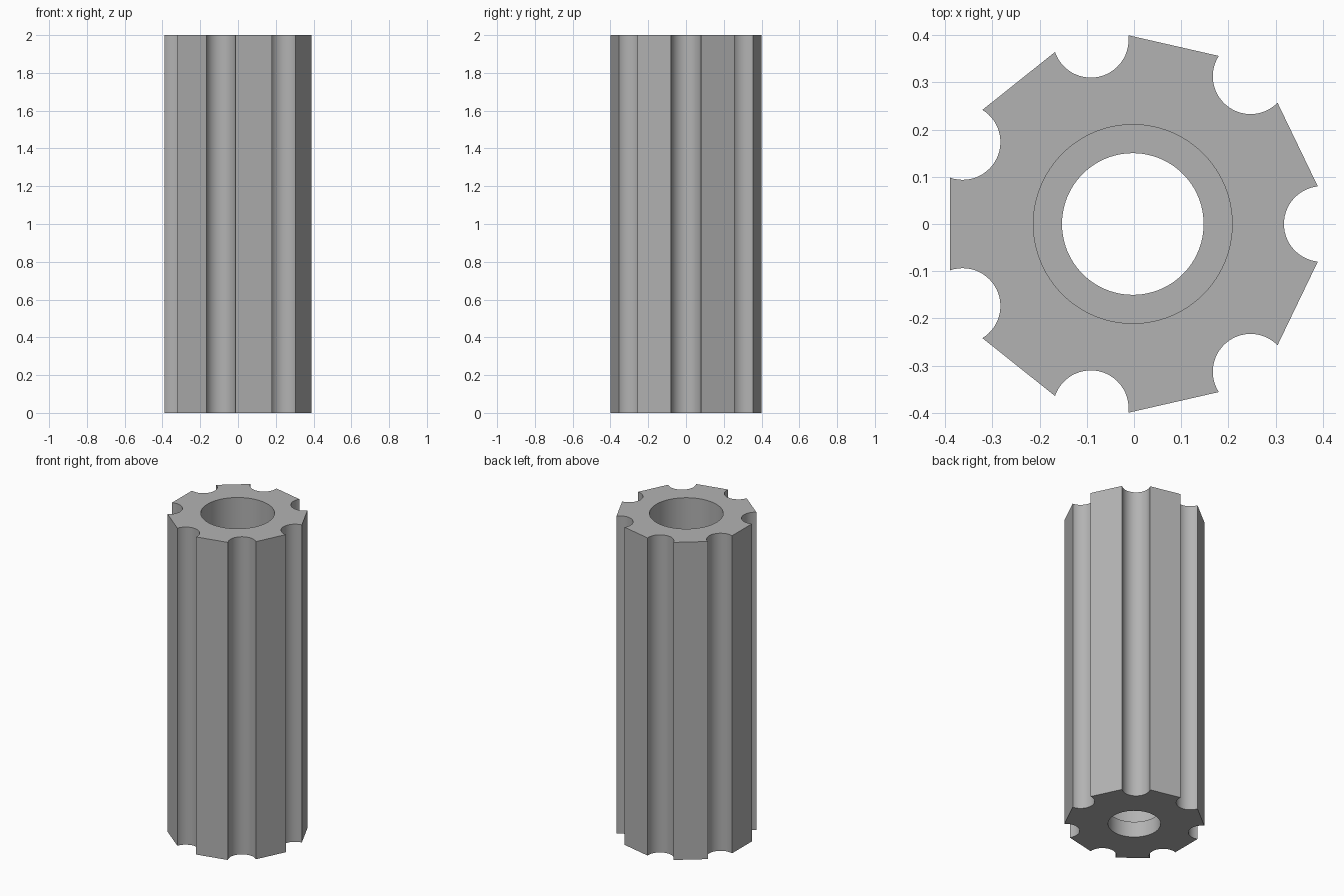
import bpy
import bmesh
from math import cos, sin, acos, pi

HEIGHT = 2.0
SIDES = 7
APOTHEM = 0.3875        # centre to flat outer face
GROOVE_C = 0.40         # groove axis distance from centre
GROOVE_R = 0.08
HOLE_R = 0.15
BORE_R = 0.2105
LIP = 0.10              # thickness of the bottom lip
SHIFT_X = -0.0025       # centres the seven-sided outline

cube = bpy.data.objects.get("Cube")
if cube:
    bpy.data.objects.remove(cube, do_unlink=True)

grey = bpy.data.materials.new("plain_grey")
grey.use_nodes = True
colour = (0.45, 0.45, 0.45, 1)
grey.diffuse_color = colour
grey.node_tree.nodes["Principled BSDF"].inputs["Base Color"].default_value = colour


def prism(name, outline, z0, z1):
    """Extrude a closed outline from z0 to z1."""
    bm = bmesh.new()
    base = bm.faces.new([bm.verts.new((x + SHIFT_X, y, z0)) for x, y in outline])
    ext = bmesh.ops.extrude_face_region(bm, geom=[base])
    top = [v for v in ext["geom"] if isinstance(v, bmesh.types.BMVert)]
    bmesh.ops.translate(bm, verts=top, vec=(0, 0, z1 - z0))
    bmesh.ops.recalc_face_normals(bm, faces=bm.faces)
    mesh = bpy.data.meshes.new(name)
    bm.to_mesh(mesh)
    bm.free()
    obj = bpy.data.objects.new(name, mesh)
    bpy.context.collection.objects.link(obj)
    mesh.materials.append(grey)
    return obj


def circle(radius, count=96):
    return [(radius * cos(2 * pi * i / count), radius * sin(2 * pi * i / count))
            for i in range(count)]


def fluted_outline(steps=28):
    """Seven flats separated by concave round grooves at the corners."""
    half = pi / SIDES
    start = half + acos((APOTHEM - GROOVE_C * cos(half)) / GROOVE_R)
    points = []
    for k in range(SIDES):
        turn = 2 * pi * k / SIDES
        for i in range(steps + 1):
            a = 2 * pi - start + (2 * start - 2 * pi) * i / steps
            x, y = GROOVE_C + GROOVE_R * cos(a), GROOVE_R * sin(a)
            points.append((x * cos(turn) - y * sin(turn),
                           x * sin(turn) + y * cos(turn)))
    return points


# Fluted body with a wide bore stopping at a narrower bottom hole
body = prism("fluted_sleeve", fluted_outline(), 0, HEIGHT)
cutters = [prism("wide_bore_cutter", circle(BORE_R), LIP, HEIGHT + 0.1),
           prism("bottom_hole_cutter", circle(HOLE_R), -0.1, LIP + 0.1)]

bpy.ops.object.select_all(action="DESELECT")
body.select_set(True)
bpy.context.view_layer.objects.active = body
for cutter in cutters:
    cutter.hide_render = True
    mod = body.modifiers.new(cutter.name, "BOOLEAN")
    mod.operation = "DIFFERENCE"
    mod.solver = "EXACT"
    mod.object = cutter
    bpy.ops.object.modifier_apply(modifier=mod.name)
    bpy.data.objects.remove(cutter, do_unlink=True)

bpy.ops.object.shade_smooth_by_angle()
